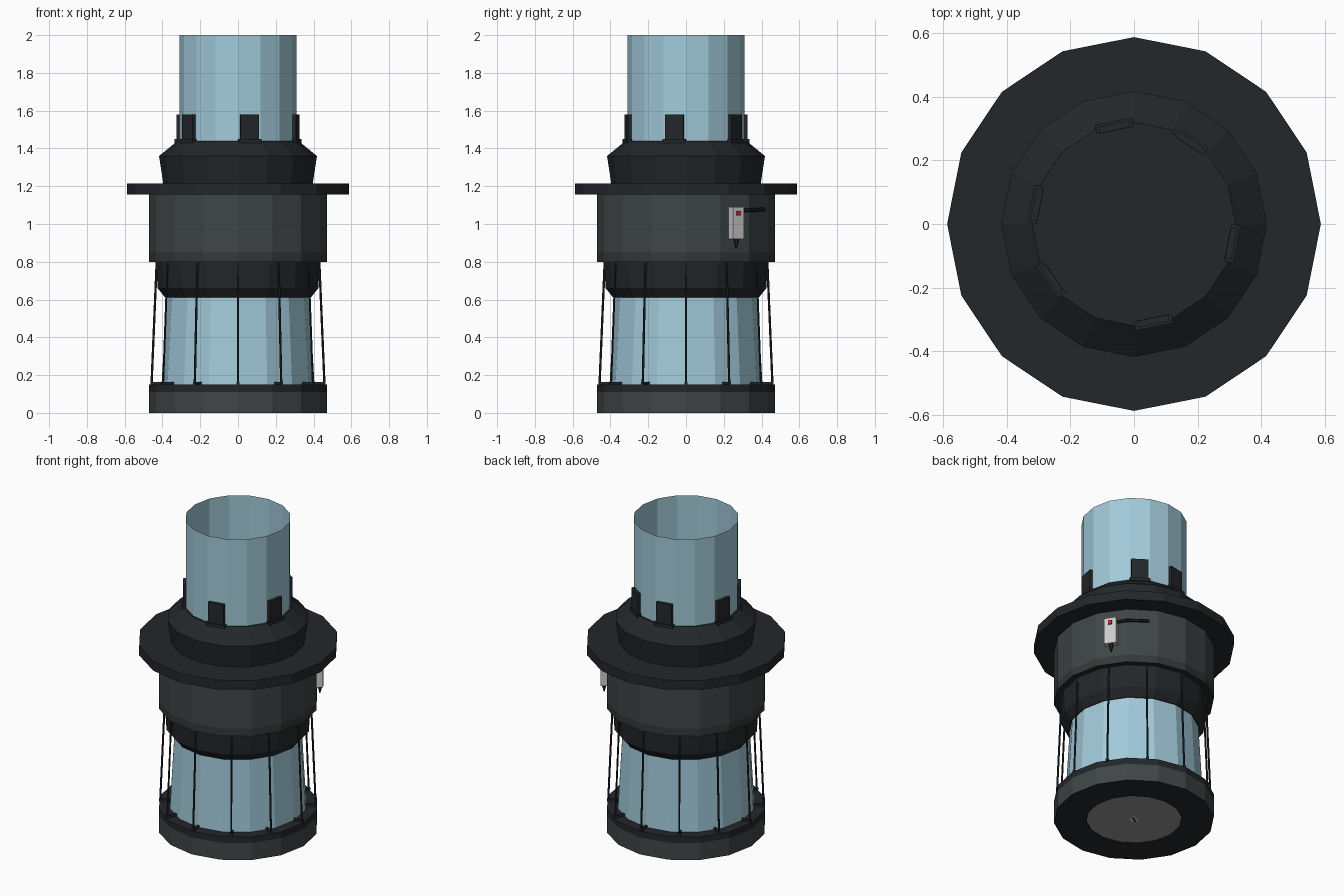
import bpy, bmesh
from math import sin, cos, pi, radians
from mathutils import Vector, Matrix

if "Cube" in bpy.data.objects:
    bpy.data.objects.remove(bpy.data.objects["Cube"])

SIDES = 16


def mat(name, r, g, b):
    m = bpy.data.materials.new(name)
    m.diffuse_color = (r, g, b, 1)
    m.use_nodes = True
    m.node_tree.nodes["Principled BSDF"].inputs["Base Color"].default_value = m.diffuse_color
    return m


DARK = mat("dark_metal", 0.017, 0.02, 0.023)
DRUM = mat("grey_metal", 0.05, 0.06, 0.06)
BAND = mat("band_metal", 0.034, 0.04, 0.041)
GLASS = mat("glass", 0.36, 0.59, 0.70)
PALE = mat("pale_grey", 0.6, 0.6, 0.6)
MID = mat("mid_grey", 0.3, 0.3, 0.3)
RED = mat("red", 0.7, 0.02, 0.02)


def finish(name, bm, mats, recalc=True):
    if recalc:
        bmesh.ops.recalc_face_normals(bm, faces=bm.faces)
    me = bpy.data.meshes.new(name)
    bm.to_mesh(me)
    bm.free()
    for m in mats:
        me.materials.append(m)
    ob = bpy.data.objects.new(name, me)
    bpy.context.collection.objects.link(ob)
    return ob


def lathe(name, profile, mats, seg_mats=None, sides=SIDES):
    """Revolve an (r, z) profile; r = 0 makes a centre point."""
    bm = bmesh.new()
    rings = []
    for r, z in profile:
        if r == 0:
            rings.append([bm.verts.new((0, 0, z))] * sides)
        else:
            rings.append([bm.verts.new((r * cos(2 * pi * i / sides), r * sin(2 * pi * i / sides), z))
                          for i in range(sides)])
    for s, (a, b) in enumerate(zip(rings, rings[1:])):
        for i in range(sides):
            j = (i + 1) % sides
            vs = list(dict.fromkeys((a[i], a[j], b[j], b[i])))
            f = bm.faces.new(vs)
            if seg_mats:
                f.material_index = seg_mats[s]
    return finish(name, bm, mats)


def box(name, angle, n, t, z, material):
    """Box in a radial frame: n = outward range, t = sideways range, z = height range."""
    bm = bmesh.new()
    size = [b - a for a, b in (n, t, z)]
    mid = [(a + b) / 2 for a, b in (n, t, z)]
    m = Matrix.Rotation(radians(angle), 4, 'Z') @ Matrix.Translation(mid) @ Matrix.Diagonal((*size, 1))
    bmesh.ops.create_cube(bm, size=1, matrix=m)
    return finish(name, bm, [material])


def rod(name, p, q, r1, r2, sides, material):
    bm = bmesh.new()
    p, q = Vector(p), Vector(q)
    d = q - p
    m = Matrix.Translation((p + q) / 2) @ d.to_track_quat('Z', 'Y').to_matrix().to_4x4()
    bmesh.ops.create_cone(bm, cap_ends=True, segments=sides, radius1=r1, radius2=r2, depth=d.length, matrix=m)
    return finish(name, bm, [material])


def polar(r, deg, z):
    return (r * cos(radians(deg)), r * sin(radians(deg)), z)


# Base with a grey plate and screw underneath
lathe("base", [(0, 0.006), (0.28, 0.006), (0.28, 0), (0.47, 0), (0.47, 0.11), (0.47, 0.15), (0, 0.15)],
      [DARK, DRUM, MID], [2, 0, 0, 1, 0, 0])
rod("base_screw", (0, 0, 0.002), (0, 0, 0.02), 0.028, 0.028, 12, PALE)
box("base_screw_slot", 30, (-0.026, 0.026), (-0.005, 0.005), (0.0005, 0.01), DARK)

# Glass tubes
lathe("lower_glass", [(0.405, 0.145), (0.378, 0.63)], [GLASS])
lathe("upper_glass", [(0.31, 1.435), (0.31, 2.0)], [GLASS])

# Collar, drum, flange and neck
lathe("lower_collar", [(0.36, 0.62), (0.37, 0.61), (0.385, 0.61), (0.425, 0.66), (0.435, 0.81)], [DARK])
lathe("drum", [(0, 0.80), (0.47, 0.80), (0.47, 0.85), (0.47, 1.16)], [DARK, BAND, DRUM], [0, 1, 2])
lathe("flange", [(0, 1.155), (0.588, 1.155), (0.588, 1.215), (0, 1.215)], [DARK])
lathe("neck", [(0.395, 1.21), (0.418, 1.36), (0.32, 1.44), (0, 1.44)], [DARK])

# Stay rods with feet around the lower glass
for i in range(12):
    a = 30 * i
    rod(f"stay_rod_{i}", polar(0.458, a, 0.145), polar(0.43, a, 0.81), 0.006, 0.006, 6, DARK)
    box(f"stay_foot_{i}", a, (0.37, 0.464), (-0.008, 0.008), (0.148, 0.164), DARK)

# Clips holding the upper glass
for i, a in enumerate((101.25, 56.25, -11.25, -78.75, 213.75, 168.75)):
    box(f"clip_plate_{i}", a, (0.301, 0.322), (-0.05, 0.05), (1.43, 1.58), DARK)
    box(f"clip_foot_{i}", a, (0.30, 0.33), (-0.06, 0.06), (1.43, 1.45), DARK)

# Control box on one drum facet
A = 33.75
box("control_box", A, (0.455, 0.50), (-0.036, 0.036), (0.92, 1.09), PALE)
box("control_lamp", A, (0.495, 0.508), (-0.011, 0.011), (1.045, 1.07), RED)
rod("control_tip", polar(0.48, A, 0.87), polar(0.48, A, 0.922), 0.003, 0.016, 6, DARK)

# Pipe following the drum from the control box
pts = [polar(0.474, 37, 1.07), polar(0.481, 45, 1.074), polar(0.474, 61, 1.077)]
for i in range(2):
    rod(f"control_pipe_{i}", pts[i], pts[i + 1], 0.01, 0.01, 8, DARK)
